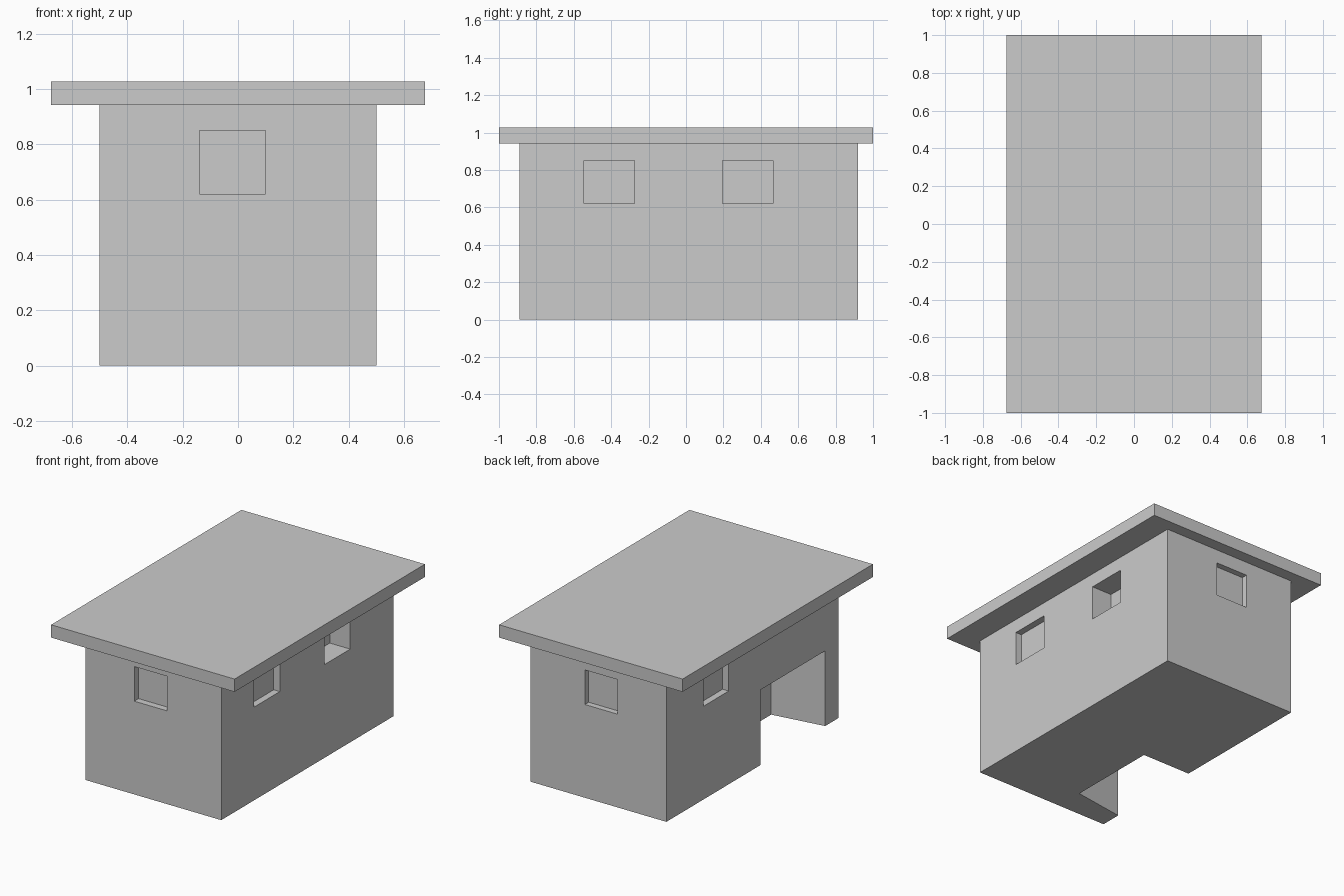
import bpy
import bmesh

if "Cube" in bpy.data.objects:
    bpy.data.objects.remove(bpy.data.objects["Cube"])


def prism(name, outline, z0, z1):
    """Extrude a counter-clockwise xy outline from z0 up to z1."""
    bm = bmesh.new()
    base = bm.faces.new([bm.verts.new((x, y, z0)) for x, y in outline])
    top = bmesh.ops.extrude_face_region(bm, geom=[base], use_keep_orig=True)["geom"]
    for v in (g for g in top if isinstance(g, bmesh.types.BMVert)):
        v.co.z = z1
    bmesh.ops.recalc_face_normals(bm, faces=bm.faces)
    mesh = bpy.data.meshes.new(name)
    bm.to_mesh(mesh)
    bm.free()
    obj = bpy.data.objects.new(name, mesh)
    bpy.context.collection.objects.link(obj)
    return obj


def rect(x0, x1, y0, y1):
    return [(x0, y0), (x1, y0), (x1, y1), (x0, y1)]


def cut(target, name, outline, z0, z1):
    """Carve a prism out of the target, then drop the cutter."""
    cutter = prism(name, outline, z0, z1)
    cutter.hide_render = True
    mod = target.modifiers.new(name, "BOOLEAN")
    mod.operation = "DIFFERENCE"
    mod.solver = "EXACT"
    mod.object = cutter
    bpy.context.view_layer.objects.active = target
    bpy.ops.object.modifier_apply(modifier=mod.name)
    bpy.data.objects.remove(cutter)


# Main block and flat overhanging roof
SIDE, FRONT, BACK, EAVE = 0.5, -0.89, 0.92, 0.942
OUT = 0.1  # how far cutters stick out of the walls
walls = prism("walls", rect(-SIDE, SIDE, FRONT, BACK), 0, EAVE)
prism("roof", rect(-0.675, 0.675, -1, 1), EAVE, 1.027)

# Recessed windows, all at the same height
windows = {
    "front_window": rect(-0.14, 0.10, FRONT - OUT, FRONT + 0.045),
    "back_window": rect(-0.14, 0.10, BACK - 0.04, BACK + OUT),
    "right_front_window": rect(SIDE - 0.045, SIDE + OUT, -0.545, -0.275),
    "right_back_window": rect(SIDE - 0.15, SIDE + OUT, 0.195, 0.465),
    "left_window": rect(-SIDE - OUT, -SIDE + 0.045, 0.265, 0.53),
}
for name, outline in windows.items():
    cut(walls, name, outline, 0.62, 0.85)

# Doorway in the left side, with one slightly slanted cheek
doorway = [(-0.6, -0.763), (-0.14, -0.695), (-0.14, -0.07), (-0.6, -0.07)]
cut(walls, "doorway", doorway, -0.1, 0.50)
